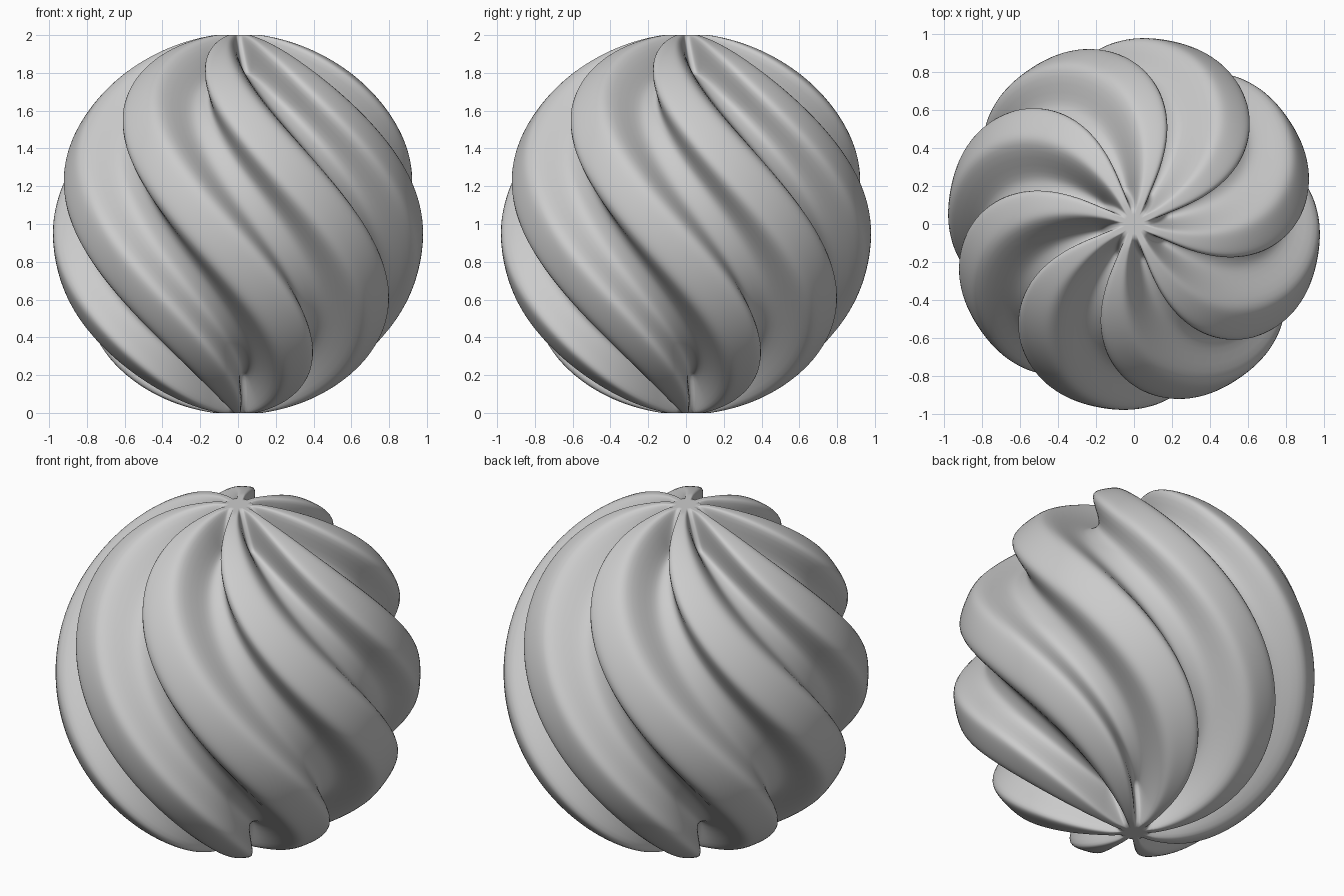
import bpy, bmesh
from math import sin, cos, tanh, pi, radians

if "Cube" in bpy.data.objects:
    bpy.data.objects.remove(bpy.data.objects["Cube"])

LOBES = 8
SEGS = 288            # points around each ring
RINGS = 150           # rings from top to bottom
RADIUS = 0.985        # crest radius at the equator
DEPTH = 0.2           # groove depth, measured towards the centre
CAP = radians(7.5)    # polar angle of the rim of the flat ends
INNER = radians(3)    # polar angle where grooves start
TWIST = radians(53)   # turn per unit of height
PHASE = radians(-11)


def groove(a):
    """Groove profile across one lobe: 0 on the crest, 1 in the groove."""
    return 0.5 * (1 - tanh(2.2 * (cos(LOBES * a) + 0.25)))


def fade(t):
    """Grooves fade out at the flat ends."""
    s = min(1, max(0, (min(t, pi - t) - INNER) / radians(11)))
    return s * s * (3 - 2 * s)


bm = bmesh.new()

# Rings of a ball, pushed inwards along the grooves, then twisted by height
rings = []
for i in range(RINGS):
    t = INNER + (pi - 2 * INNER) * i / (RINGS - 1)
    ring = []
    for j in range(SEGS):
        a = 2 * pi * j / SEGS
        f = 1 - DEPTH * fade(t) * groove(a)
        r = RADIUS * f * sin(t)
        z = max(-1, min(1, f * cos(t) / cos(CAP)))
        b = a + PHASE - TWIST * z
        ring.append(bm.verts.new((r * cos(b), r * sin(b), 1 + z)))
    rings.append(ring)

# Side skin
for up, low in zip(rings, rings[1:]):
    for j in range(SEGS):
        k = (j + 1) % SEGS
        bm.faces.new((up[j], low[j], low[k], up[k]))

# Flat ends
for ring, z in ((rings[0], 2), (rings[-1], 0)):
    centre = bm.verts.new((0, 0, z))
    for j in range(SEGS):
        bm.faces.new((centre, ring[j], ring[(j + 1) % SEGS]))

bmesh.ops.recalc_face_normals(bm, faces=bm.faces)
mesh = bpy.data.meshes.new("twisted_ball")
bm.to_mesh(mesh)
bm.free()
ball = bpy.data.objects.new("twisted_ball", mesh)
bpy.context.collection.objects.link(ball)

# Smooth shading
bpy.context.view_layer.objects.active = ball
ball.select_set(True)
bpy.ops.object.shade_smooth_by_angle(angle=radians(60))
